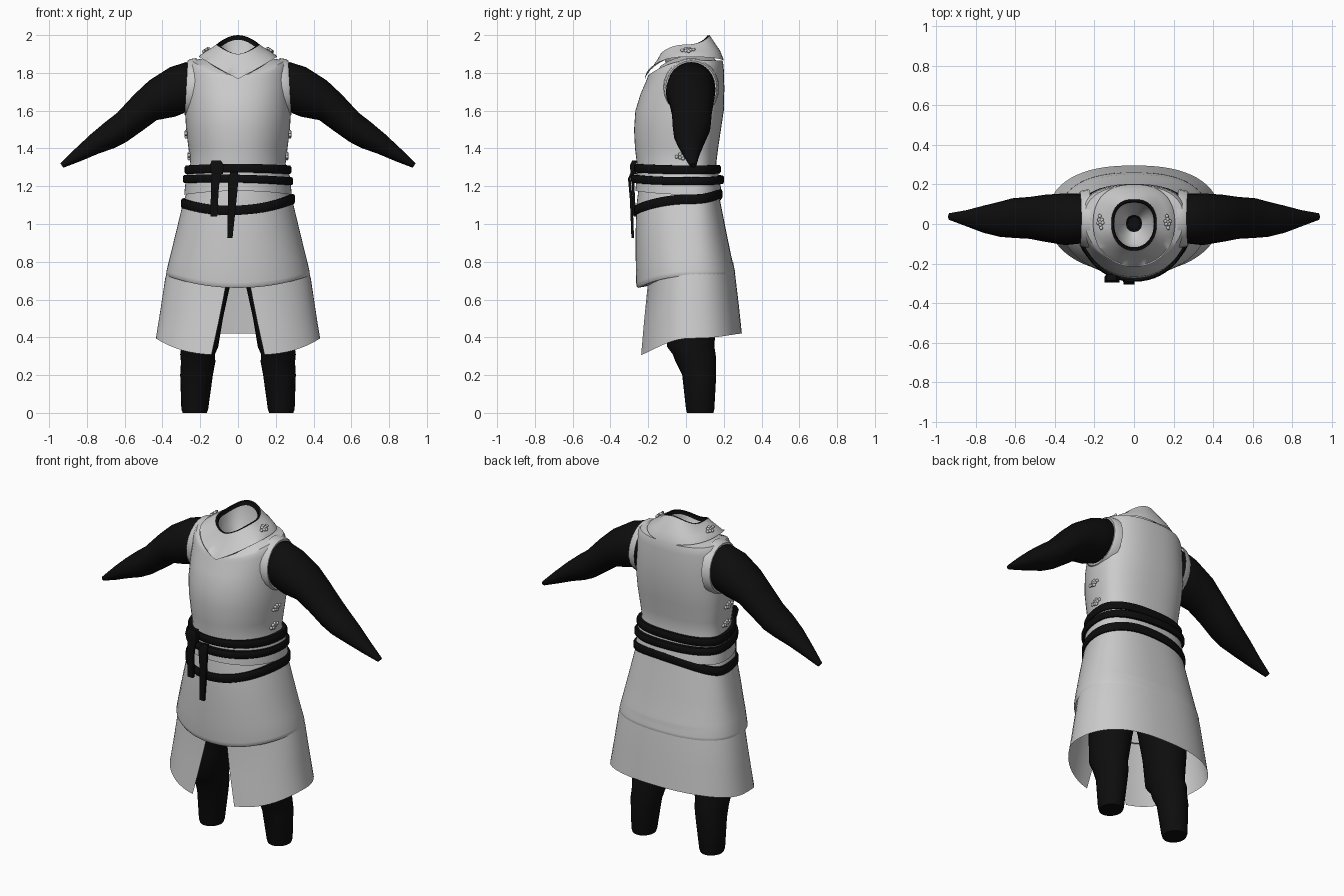
import bpy, bmesh, math
from mathutils import Vector, Matrix

old = bpy.data.objects.get("Cube")
if old:
    bpy.data.objects.remove(old, do_unlink=True)


def material(name, value):
    m = bpy.data.materials.new(name)
    m.use_nodes = True
    colour = (value, value, value, 1)
    m.diffuse_color = colour
    m.node_tree.nodes["Principled BSDF"].inputs["Base Color"].default_value = colour
    return m


GREY = material("pale grey cloth", 0.6)
BLACK = material("black cloth", 0.004)
parts = []


def finish(name, bm, mat):
    bmesh.ops.recalc_face_normals(bm, faces=bm.faces)
    mesh = bpy.data.meshes.new(name)
    bm.to_mesh(mesh)
    bm.free()
    mesh.materials.append(mat)
    ob = bpy.data.objects.new(name, mesh)
    bpy.context.scene.collection.objects.link(ob)
    parts.append(ob)
    return ob


def loft(name, rings, mat, caps=(False, False), wrap=False, open_ring=False):
    """Skin a list of point rings with quads."""
    bm = bmesh.new()
    rows = [[bm.verts.new(p) for p in r] for r in rings]
    pairs = list(zip(rows, rows[1:])) + ([(rows[-1], rows[0])] if wrap else [])
    n = len(rows[0])
    for a, b in pairs:
        for i in range(n - 1 if open_ring else n):
            j = (i + 1) % n
            bm.faces.new((a[i], a[j], b[j], b[i]))
    for use, row in zip(caps, (rows[0], rows[-1])):
        if use:
            bm.faces.new(row)
    return finish(name, bm, mat)


def ring(hx, yf, yb, zf, zs=None, zb=None, yc=0.03, p=2, gap=0, tilt=0, n=56):
    """Body ring: half width, front and back depth, heights at front, side and back."""
    zs = zf if zs is None else zs
    zb = zs if zb is None else zb
    start, span = -math.pi / 2 + gap, 2 * math.pi - 2 * gap
    pts = []
    for i in range(n):
        a = start + span * i / (n - 1 if gap else n)
        c, s = math.cos(a), math.sin(a)
        e = 2 / (2.1 if s < 0 else 2.4)
        x = hx * math.copysign(abs(c) ** e, c)
        depth, z_end = (yc - yf, zf) if s < 0 else (yb - yc, zb)
        y = yc + depth * math.copysign(abs(s) ** e, s)
        pts.append((x, y, zs + (z_end - zs) * (1 - abs(c) ** p) + tilt * x))
    return pts


def band(name, hx, yf, yb, zf, zs, zb, width, tilt=0):
    """Closed strip wrapped round the waist, with softened edges."""
    h = width / 2
    section = ((-.015, -h), (.006, -h), (.012, -h * .6), (.012, h * .6), (.006, h), (-.015, h))
    loft(name, [ring(hx + d, yf - d, yb + d, zf + k, zs + k, zb + k, tilt=tilt)
                for d, k in section], BLACK, wrap=True)


def strap(name, points, widths, thick=.014):
    """Flat hanging strip through a few points."""
    rings = []
    for (x, y, z), w in zip(points, widths):
        rings.append([(x + sx * w / 2, y + sy * thick / 2, z)
                      for sx, sy in ((-1, -1), (1, -1), (1, 1), (-1, 1))])
    loft(name, rings, BLACK, caps=(True, True))


def clasp(name, loc, out):
    """Little knotted flower fastening lying on a surface."""
    bm = bmesh.new()
    frame = Matrix.Translation(loc) @ Vector(out).to_track_quat('Z', 'Y').to_matrix().to_4x4()
    spots = [(.014 * math.cos(k * math.tau / 5), .014 * math.sin(k * math.tau / 5))
             for k in range(5)] + [(0, 0), (.03, .004), (-.03, -.004)]
    for x, y in spots:
        bmesh.ops.create_uvsphere(bm, u_segments=10, v_segments=6, radius=.01,
                                  matrix=frame @ Matrix.Translation((x, y, 0))
                                  @ Matrix.Diagonal((1, 1, .8, 1)))
    finish(name, bm, GREY)


# Sleeveless tunic body, hem to neck
loft("tunic_body", [ring(*r) for r in (
    (.285, -.268, .19, 1.175, 1.155, 1.165),
    (.275, -.262, .175, 1.25),
    (.252, -.26, .16, 1.32),
    (.262, -.27, .17, 1.4),
    (.275, -.275, .185, 1.5),
    (.28, -.268, .2, 1.6),
    (.276, -.24, .203, 1.69, 1.72),
    (.27, -.208, .2, 1.765, 1.82),
    (.262, -.203, .197, 1.78, 1.85),
    (.25, -.197, .193, 1.79, 1.866, 1.865),
    (.19, -.165, .165, 1.8, 1.875, 1.86),
    (.13, -.13, .13, 1.84, 1.89, 1.9))], GREY)

# Upper skirt with a rolled hem
loft("upper_skirt", [ring(*r) for r in (
    (.262, -.25, .165, 1.2),
    (.294, -.262, .185, 1.1),
    (.33, -.267, .215, .95),
    (.362, -.266, .242, .8, .82),
    (.379, -.264, .26, .69, .75),
    (.38, -.262, .261, .672, .735),
    (.375, -.255, .257, .662, .725),
    (.35, -.2, .24, .672, .735))], GREY)

# Lower skirt, split at the front
loft("lower_skirt", [
    ring(.362, -.2, .25, .8, gap=.1),
    ring(.386, -.205, .262, .68, .71, .72, gap=.15, p=3),
    ring(.41, -.228, .28, .49, .55, .57, gap=.23, p=3),
    ring(.435, -.25, .296, .305, .395, .42, gap=.31, p=3)], GREY, open_ring=True)

# Pointed collar, dark rim and neck lining
rim = (.115, -.135, .125, 1.9, 1.95, 2.0)
lip = (.104, -.122, .113, 1.9, 1.95, 1.998)
inner = (.1, -.117, .108, 1.88, 1.93, 1.975)
throat = (.04, -.04, .045, 1.79)


def neck(specs):
    return [ring(*r, yc=0, p=1 if i == 0 and len(specs) > 3 else 1.6)
            for i, r in enumerate(specs)]


loft("collar", neck([(.207, -.217, .2, 1.768, 1.885, 1.862),
                     (.203, -.21, .198, 1.785, 1.892, 1.874),
                     (.172, -.178, .18, 1.83, 1.914, 1.918),
                     (.135, -.15, .147, 1.872, 1.936, 1.967), rim]), GREY)
loft("collar_rim", neck([rim, lip, inner]), BLACK)
loft("neck_lining", neck([inner, (.085, -.1, .095, 1.83, 1.86, 1.88), throat]), GREY)
loft("neck_opening", neck([throat, (.03, -.03, .035, 1.78)]), BLACK, caps=(False, True))

# Waist wraps and slanted sash
band("upper_belt", .27, -.262, .172, 1.295, 1.287, 1.29, .046)
band("lower_belt", .28, -.28, .19, 1.24, 1.232, 1.235, .042, tilt=-.02)
band("sash", .291, -.262, .181, 1.073, 1.12, 1.158, .05, tilt=.04)

# Hanging belt ends and the knot
strap("short_belt_end", [(-.12, -.268, 1.335), (-.11, -.282, 1.29),
                         (-.122, -.28, 1.2), (-.128, -.272, 1.04)], (.04, .055, .042, .036))
strap("long_belt_end", [(-.02, -.285, 1.275), (-.025, -.3, 1.24),
                        (-.03, -.29, 1.13), (-.043, -.282, .925)], (.04, .056, .045, .028))
strap("belt_knot", [(-.115, -.27, 1.335), (-.112, -.282, 1.31),
                    (-.11, -.278, 1.265)], (.05, .075, .06), .03)


# Sleeves and legs, built once per side
sleeve = (  # top x and z, bottom x and z, front y, back y
    (.22, 1.835, .24, 1.61, -.09, .14),
    (.275, 1.857, .29, 1.585, -.1, .155),
    (.36, 1.83, .335, 1.568, -.107, .155),
    (.47, 1.76, .43, 1.55, -.09, .148),
    (.55, 1.685, .505, 1.495, -.075, .137),
    (.64, 1.588, .59, 1.435, -.07, .13),
    (.7, 1.542, .655, 1.402, -.065, .113),
    (.78, 1.475, .74, 1.372, -.045, .093),
    (.86, 1.4, .835, 1.332, -.012, .07),
    (.94, 1.32, .925, 1.298, .02, .055))
leg = (  # height, inner x, outer x, front y, back y
    (0, .165, .293, .005, .145),
    (.02, .158, .3, 0, .15),
    (.2, .133, .306, -.02, .16),
    (.27, .12, .302, -.055, .16),
    (.31, .122, .306, -.07, .157),
    (.35, .105, .3, -.1, .15),
    (.5, .08, .31, -.1, .16),
    (.66, .045, .31, -.11, .17),
    (.8, .0, .3, -.13, .17),
    (1.1, .0, .25, -.15, .14))
TURN = [math.tau * i / 24 for i in range(24)]


def sleeve_ring(side, xt, zt, xb, zb, y0, y1, grow=1, shift=0):
    ring_pts = []
    for a in TURN:
        c, s = math.cos(a) * grow / 2, math.sin(a) * grow / 2
        ring_pts.append((side * ((xt + xb) / 2 + (xt - xb) * c + shift),
                         (y0 + y1) / 2 + (y1 - y0) * s,
                         (zt + zb) / 2 + (zt - zb) * c))
    return ring_pts


for side, word in ((1, "left"), (-1, "right")):
    loft(word + "_sleeve", [sleeve_ring(side, *r) for r in sleeve], BLACK, caps=(True, True))
    loft(word + "_armhole_rim", [sleeve_ring(side, *sleeve[1], g, d) for g, d in
                                 ((1.16, -.055), (1.12, -.02), (1.06, -.008), (.95, -.012))], GREY)
    loft(word + "_leg", [[(side * ((x0 + x1) / 2 + (x1 - x0) / 2 * math.cos(a)),
                           (y0 + y1) / 2 + (y1 - y0) / 2 * math.sin(a), z) for a in TURN]
                         for z, x0, x1, y0, y1 in leg], BLACK, caps=(True, True))
    clasp(word + "_collar_clasp", (side * .17, .01, 1.922), (side * .55, 0, .8))
    for label, x, z in (("lower", .259, 1.36), ("upper", .275, 1.475)):
        clasp(f"{word}_{label}_side_clasp", (side * x, -.02, z), (side, 0, 0))

# Smooth shading with sharp hems kept
bpy.ops.object.select_all(action='DESELECT')
for ob in parts:
    ob.select_set(True)
bpy.context.view_layer.objects.active = parts[0]
bpy.ops.object.shade_smooth_by_angle(angle=math.radians(40))
